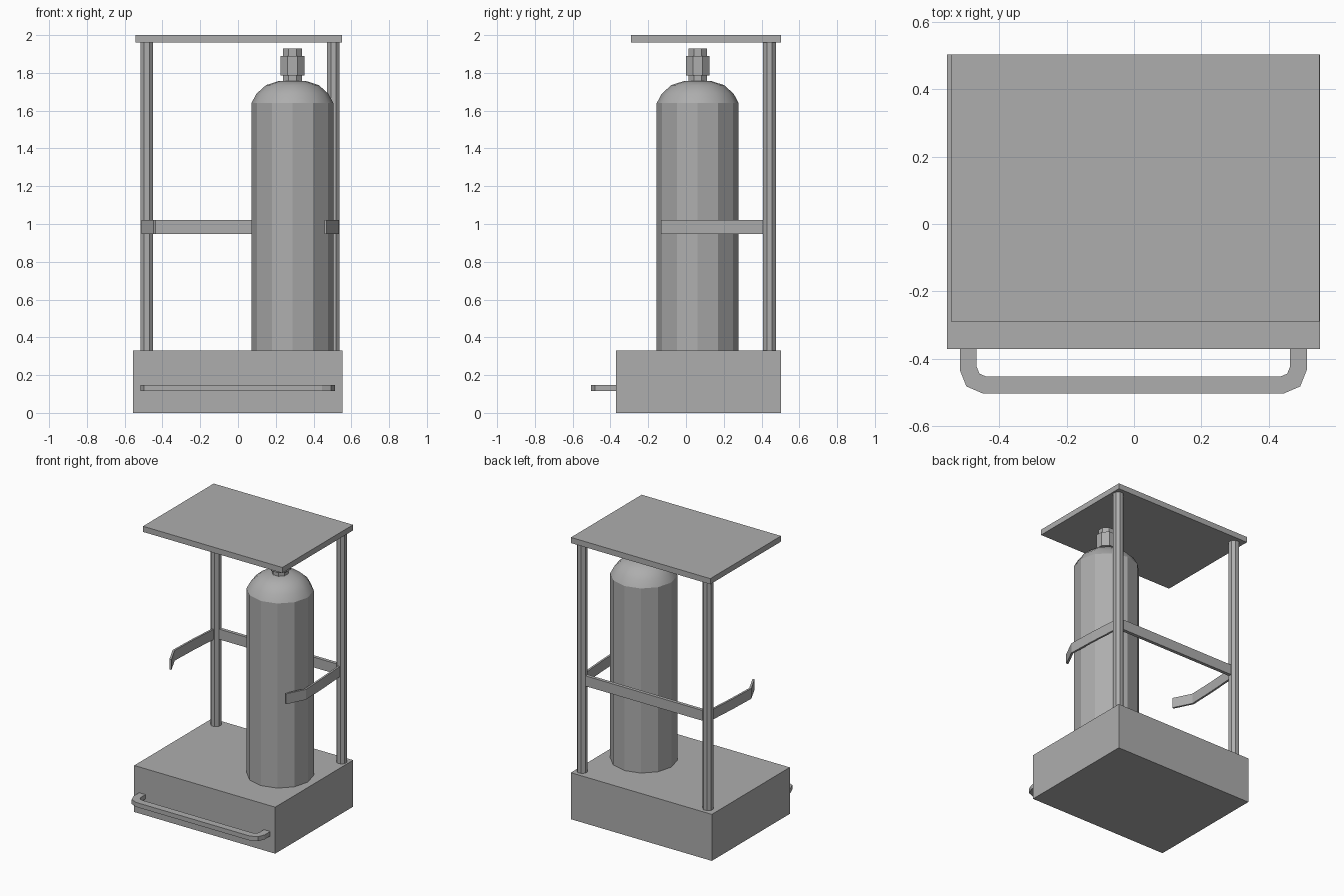
import bpy, bmesh
from math import pi, cos, sin
from mathutils import Vector

cube = bpy.data.objects.get("Cube")
if cube:
    bpy.data.objects.remove(cube, do_unlink=True)

# Single grey material
grey = bpy.data.materials.new("grey")
grey.use_nodes = True
grey.diffuse_color = (0.42, 0.42, 0.42, 1)
grey.node_tree.nodes["Principled BSDF"].inputs["Base Color"].default_value = grey.diffuse_color


def finish(name, bm):
    bmesh.ops.recalc_face_normals(bm, faces=bm.faces)
    mesh = bpy.data.meshes.new(name)
    bm.to_mesh(mesh)
    bm.free()
    mesh.materials.append(grey)
    obj = bpy.data.objects.new(name, mesh)
    bpy.context.collection.objects.link(obj)
    return obj


def box(name, lo, hi):
    bm = bmesh.new()
    bmesh.ops.create_cube(bm, size=1)
    for v in bm.verts:
        v.co = Vector([lo[i] if v.co[i] < 0 else hi[i] for i in range(3)])
    return finish(name, bm)


def turned(name, x, y, profile, sides, phase=0):
    """Capped stack of rings, profile given as (radius, height)."""
    bm = bmesh.new()
    rings = []
    for r, z in profile:
        angles = [phase + 2 * pi * i / sides for i in range(sides)]
        rings.append([bm.verts.new((x + r * cos(a), y + r * sin(a), z)) for a in angles])
    for a, b in zip(rings, rings[1:]):
        for i in range(sides):
            j = (i + 1) % sides
            bm.faces.new((a[i], a[j], b[j], b[i]))
    bm.faces.new(rings[0][::-1])
    bm.faces.new(rings[-1])
    return finish(name, bm)


def ribbon(name, path, width, z0, z1):
    """Flat bar of rectangular section following a path in plan."""
    pts = [Vector(p) for p in path]
    bm = bmesh.new()
    sections = []
    for i, p in enumerate(pts):
        before = (p - pts[i - 1]).normalized() if i else (pts[1] - p).normalized()
        after = (pts[i + 1] - p).normalized() if i < len(pts) - 1 else before
        t = (before + after).normalized()
        n = Vector((-t.y, t.x)) * (width / 2 / t.dot(before))
        a, b = p + n, p - n
        sections.append([bm.verts.new(c) for c in
                         ((a.x, a.y, z0), (b.x, b.y, z0), (b.x, b.y, z1), (a.x, a.y, z1))])
    for s, e in zip(sections, sections[1:]):
        for i in range(4):
            j = (i + 1) % 4
            bm.faces.new((s[i], s[j], e[j], e[i]))
    bm.faces.new(sections[0])
    bm.faces.new(sections[-1][::-1])
    return finish(name, bm)


# Base and roof
box("base", (-0.555, -0.371, 0), (0.552, 0.503, 0.33))
box("roof", (-0.543, -0.29, 1.96), (0.551, 0.503, 2))

# Posts, cross bar and curved side arms
MID, HALF, POST_Y = 0.011, 0.494, 0.442
ARM_Z = (0.947, 1.02)
arm = [(HALF, POST_Y - 0.02), (HALF + 0.015, 0.2), (HALF + 0.022, 0.0), (HALF - 0.042, -0.128)]
for side, sign in (("right", -1), ("left", 1)):
    turned(side + "_post", MID + sign * HALF, POST_Y,
           [(0.036, 0.33), (0.036, 1.96)], 8, pi / 8)
    ribbon(side + "_arm", [(MID + sign * x, y) for x, y in arm], 0.014, *ARM_Z)
box("cross_bar", (MID - HALF, POST_Y - 0.012, ARM_Z[0]), (MID + HALF, POST_Y + 0.012, ARM_Z[1]))

# Gas bottle with smooth shoulder
BX, BY = 0.288, 0.062
bottle = turned("bottle", BX, BY, [(0.217, 0.33), (0.217, 1.64), (0.19, 1.69),
                                   (0.14, 1.735), (0.072, 1.757)], 12)
for f in bottle.data.polygons:
    f.use_smooth = f.normal.z > 0.1

# Valve
turned("valve", BX, BY, [(0.054, 1.75), (0.054, 1.787), (0.068, 1.787), (0.068, 1.89),
                         (0.054, 1.89), (0.054, 1.93)], 8, pi / 8)

# Push handle with rounded corners
corner = [(0.49, -0.365), (0.49, -0.428), (0.476, -0.463), (0.441, -0.478)]
path = [(-x, y) for x, y in corner] + corner[::-1]
ribbon("handle", [(x - 0.002, y) for x, y in path], 0.05, 0.115, 0.147)
